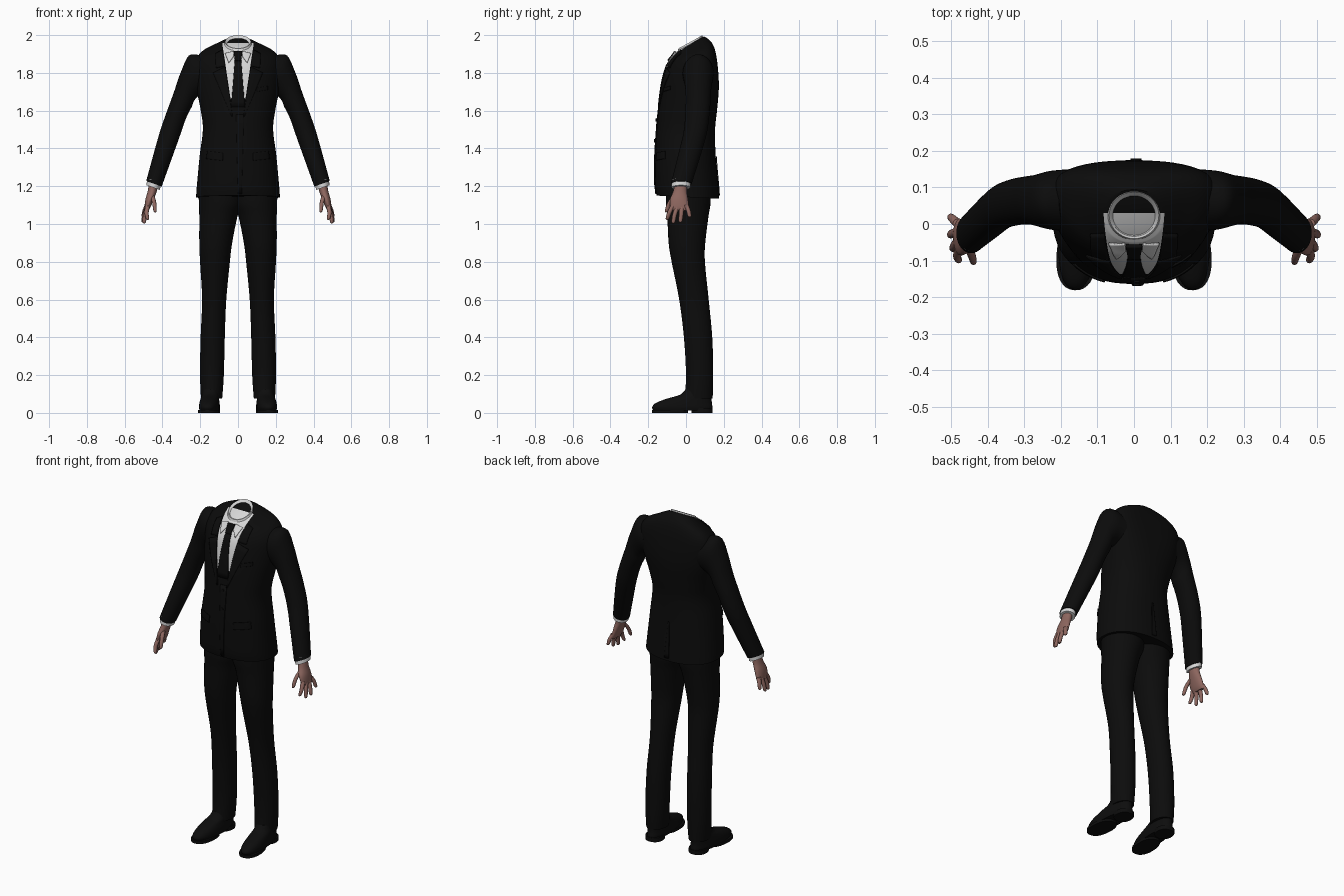
import bpy, bmesh, math
from mathutils import Vector, Matrix
from mathutils.bvhtree import BVHTree

cube = bpy.data.objects.get("Cube")
if cube:
    bpy.data.objects.remove(cube)


def material(name, rgb):
    m = bpy.data.materials.new(name)
    m.use_nodes = True
    m.diffuse_color = (*rgb, 1)
    bsdf = next(n for n in m.node_tree.nodes if n.type == 'BSDF_PRINCIPLED')
    bsdf.inputs["Base Color"].default_value = (*rgb, 1)
    bsdf.inputs["Roughness"].default_value = 0.8
    return m


SUIT = material("black suit cloth", (0.0035, 0.0035, 0.0035))
SHOE = material("black leather", (0.004, 0.004, 0.004))
SHIRT = material("white shirt", (0.68, 0.68, 0.68))
SKIN = material("skin", (0.27, 0.135, 0.115))
made = []


def spline(rows, sub):
    """Catmull-Rom interpolation of ring parameters."""
    out = []
    for i in range(len(rows) - 1):
        a, b, c, d = (rows[max(0, min(len(rows) - 1, i + k))] for k in (-1, 0, 1, 2))
        for s in range(sub):
            t = s / sub
            out.append([0.5 * (2 * q + (r - p) * t + (2 * p - 5 * q + 4 * r - w) * t ** 2
                               + (3 * q - p - 3 * r + w) * t ** 3)
                        for p, q, r, w in zip(a, b, c, d)])
    return out + [list(rows[-1])]


def loft(bm, rows, seg=24, sub=4, power=2.0):
    """Rings (x, y, z, rx, ry, tilt_x, tilt_y, bow) joined into a capped skin."""
    loops = []
    for row in spline([tuple(r) + (0,) * (8 - len(r)) for r in rows], sub):
        x, y, z, rx, ry, tx, ty, bow = row
        ring = []
        for k in range(seg):
            c, s = math.cos(math.tau * k / seg), math.sin(math.tau * k / seg)
            dx = rx * math.copysign(abs(c) ** (2 / power), c)
            dy = ry * math.copysign(abs(s) ** (2 / power), s)
            ring.append(bm.verts.new((x + dx, y + dy + bow * dx * dx, z + tx * dx + ty * dy)))
        loops.append(ring)
    for lo, hi in zip(loops, loops[1:]):
        for k in range(seg):
            n = (k + 1) % seg
            bm.faces.new((lo[k], lo[n], hi[n], hi[k]))
    bm.faces.new(loops[0])
    bm.faces.new(loops[-1])


def finish(bm, name, mats, mirror=False, thick=0):
    bmesh.ops.recalc_face_normals(bm, faces=bm.faces)
    mesh = bpy.data.meshes.new(name)
    bm.to_mesh(mesh)
    bm.free()
    ob = bpy.data.objects.new(name, mesh)
    bpy.context.collection.objects.link(ob)
    for m in mats:
        mesh.materials.append(m)
    if thick:
        mod = ob.modifiers.new("thickness", 'SOLIDIFY')
        mod.thickness, mod.offset = thick, 0
    if mirror:
        ob.modifiers.new("mirror", 'MIRROR').use_clip = False
    made.append(ob)
    return ob


def lofted(name, mat, rows, mirror=False, **kw):
    bm = bmesh.new()
    loft(bm, rows, **kw)
    return finish(bm, name, [mat], mirror)


# Jacket body, with the shirt opening cut into the chest
bm = bmesh.new()
loft(bm, [
    (0, 0.010, 1.142, 0.222, 0.165, 0, -0.05),
    (0, 0.004, 1.20, 0.218, 0.167, 0, -0.04),
    (0, -0.003, 1.36, 0.203, 0.160),
    (0, 0.000, 1.50, 0.186, 0.154),
    (0, 0.009, 1.60, 0.197, 0.155, 0, 0, 0.2),
    (0, 0.022, 1.73, 0.222, 0.152, 0, 0, 0.6),
    (0, 0.028, 1.84, 0.230, 0.137, 0, 0.15, 0.8),
    (0, 0.030, 1.90, 0.200, 0.118, 0, 0.32, 0.8),
    (0, 0.027, 1.932, 0.130, 0.095, 0, 0.46, 0.5),
    (0, 0.022, 1.953, 0.078, 0.072, 0, 0.55),
], seg=56, sub=5, power=2.25)
bmesh.ops.recalc_face_normals(bm, faces=bm.faces)
skin = BVHTree.FromBMesh(bm)
V_BASE, V_X, V_SLOPE, V_BACK = 1.665, 0.04, 0.15, 0.03
cuts = [((0, V_BACK, 0), (0, 1, 0)), ((0, 0, V_BASE), (0, 0, 1))]
cuts += [((s * V_X, 0, V_BASE), (s, 0, -V_SLOPE)) for s in (1, -1)]
for co, no in cuts:
    bmesh.ops.bisect_plane(bm, geom=bm.verts[:] + bm.edges[:] + bm.faces[:],
                           plane_co=co, plane_no=no, dist=1e-5)
for f in bm.faces:
    c = f.calc_center_median()
    f.material_index = int(c.y < V_BACK and c.z > V_BASE
                           and abs(c.x) < V_X + V_SLOPE * (c.z - V_BASE))
finish(bm, "jacket_body", [SUIT, SHIRT])


def patch(name, mat, corners, lift=0.003, thick=0.005, mirror=False, side=-1, n=8):
    """Four (x, z) corners laid on the jacket from the front (-1) or back (1)."""
    a, b, c, d = (Vector(p) for p in corners)
    bm = bmesh.new()
    grid = []
    for i in range(n + 1):
        row = []
        for j in range(n + 1):
            p = a.lerp(b, j / n).lerp(d.lerp(c, j / n), i / n)
            hit, no, _, _ = skin.ray_cast(Vector((p.x, side, p.y)), Vector((0, -side, 0)))
            row.append(bm.verts.new(hit + no * lift) if hit else None)
        grid.append(row)
    for i in range(n):
        for j in range(n):
            quad = (grid[i][j], grid[i][j + 1], grid[i + 1][j + 1], grid[i + 1][j])
            if all(quad):
                bm.faces.new(quad)
    return finish(bm, name, [mat], mirror, thick)


# Lapels, tie, shirt collar points and pockets
patch("lapels", SUIT, [(0.028, 1.57), (0.034, 1.57), (0.13, 1.80), (0.067, 1.83)], mirror=True)
patch("upper_lapels", SUIT, [(0.067, 1.835), (0.115, 1.825), (0.118, 1.90), (0.08, 1.92)],
      mirror=True)
patch("tie", SUIT, [(-0.036, 1.62), (0.036, 1.62), (0.017, 1.865), (-0.017, 1.865)])
patch("tie_knot", SUIT, [(-0.016, 1.86), (0.016, 1.86), (0.022, 1.908), (-0.022, 1.908)],
      lift=0.007, thick=0.009)
patch("shirt_collar_points", SHIRT, [(0.022, 1.885), (0.048, 1.85), (0.068, 1.90), (0.024, 1.911)],
      lift=0.005, mirror=True)
patch("pocket_flaps", SUIT, [(0.08, 1.335), (0.165, 1.345), (0.16, 1.385), (0.078, 1.375)],
      mirror=True)
patch("breast_pocket", SUIT, [(0.10, 1.70), (0.155, 1.71), (0.155, 1.73), (0.10, 1.72)])
patch("front_overlap", SUIT, [(0.0, 1.16), (0.02, 1.16), (0.03, 1.58), (-0.01, 1.58)])
patch("back_vent", SUIT, [(-0.01, 1.15), (0.02, 1.15), (0.006, 1.36), (-0.002, 1.36)], side=1)

# Front buttons
bm = bmesh.new()
for z in (1.55, 1.44):
    hit, no, _, _ = skin.ray_cast(Vector((0.008, -1, z)), Vector((0, 1, 0)))
    bmesh.ops.create_cone(bm, cap_ends=True, segments=14, radius1=0.009, radius2=0.009,
                          depth=0.006, matrix=Matrix.Translation(hit + no * 0.007)
                          @ Matrix.Rotation(math.pi / 2, 4, 'X'))
finish(bm, "jacket_buttons", [SHOE])

# Shirt collar band with a sunken neck
lofted("shirt_collar", SHIRT, [
    (0, 0.022, 1.945, 0.074, 0.068, 0, 0.55),
    (0, 0.024, 1.9645, 0.068, 0.064, 0, 0.55),
    (0, 0.024, 1.961, 0.062, 0.058, 0, 0.55),
    (0, 0.020, 1.938, 0.050, 0.046, 0, 0.50),
    (0, 0.016, 1.925, 0.015, 0.015, 0, 0.45),
], seg=40, sub=1)

# Sleeves, cuffs and hands
lofted("sleeves", SUIT, [
    (0.175, 0.065, 1.79, 0.030, 0.085, 3.5),
    (0.230, 0.065, 1.787, 0.030, 0.080, 3.5),
    (0.267, 0.065, 1.730, 0.034, 0.070, 2.3),
    (0.290, 0.065, 1.665, 0.045, 0.066, 1.0),
    (0.325, 0.060, 1.580, 0.050, 0.064, 0.4),
    (0.360, 0.048, 1.480, 0.050, 0.062, 0.4),
    (0.397, 0.018, 1.365, 0.047, 0.060, 0.35),
    (0.445, -0.025, 1.213, 0.041, 0.055, 0.35),
], mirror=True, seg=32)
lofted("shirt_cuffs", SHIRT, [
    (0.444, -0.025, 1.23, 0.036, 0.050, 0.35),
    (0.449, -0.027, 1.193, 0.036, 0.050, 0.35),
], mirror=True, sub=1)

bm = bmesh.new()
loft(bm, [
    (0.447, -0.027, 1.21, 0.025, 0.033),
    (0.455, -0.032, 1.17, 0.024, 0.037),
    (0.468, -0.037, 1.13, 0.022, 0.048),
    (0.479, -0.034, 1.09, 0.016, 0.049),
    (0.483, -0.030, 1.072, 0.009, 0.043),
])
fingers = [  # base, middle joint, tip
    ((0.478, -0.068, 1.10), (0.484, -0.088, 1.06), (0.478, -0.100, 1.022)),
    ((0.481, -0.046, 1.09), (0.492, -0.060, 1.05), (0.497, -0.068, 1.003)),
    ((0.482, -0.022, 1.09), (0.496, -0.026, 1.05), (0.504, -0.030, 1.008)),
    ((0.482, 0.001, 1.10), (0.495, 0.013, 1.07), (0.503, 0.020, 1.036)),
    ((0.458, -0.050, 1.16), (0.444, -0.085, 1.115), (0.438, -0.106, 1.062)),
]
for base, mid, tip in fingers:
    near = Vector(mid).lerp(Vector(tip), 0.8)
    loft(bm, [(*base, 0.013, 0.013), (*mid, 0.011, 0.012),
              (*near, 0.009, 0.010), (*tip, 0.003, 0.003)], seg=12)
finish(bm, "hands", [SKIN], mirror=True)

# Trousers
lofted("trouser_legs", SUIT, [
    (0.095, 0.012, 1.18, 0.115, 0.118),
    (0.092, 0.012, 1.11, 0.115, 0.118),
    (0.104, 0.010, 1.04, 0.101, 0.109),
    (0.118, 0.005, 0.90, 0.087, 0.097),
    (0.122, 0.012, 0.80, 0.079, 0.088),
    (0.126, 0.042, 0.60, 0.064, 0.078),
    (0.134, 0.064, 0.40, 0.064, 0.075),
    (0.138, 0.072, 0.20, 0.063, 0.072),
    (0.140, 0.067, 0.075, 0.056, 0.074),
], mirror=True, seg=32)

# Shoes: upper, sole and heel, turned slightly outward
bm = bmesh.new()
loft(bm, [
    (0.143, -0.018, 0.012, 0.050, 0.154),
    (0.143, -0.020, 0.030, 0.054, 0.160),
    (0.143, -0.012, 0.052, 0.052, 0.149),
    (0.143, 0.015, 0.074, 0.048, 0.121),
    (0.141, 0.052, 0.096, 0.046, 0.084),
    (0.140, 0.066, 0.125, 0.044, 0.068),
], seg=32, power=2.3)
loft(bm, [(0.143, -0.086, z, 0.056, 0.096) for z in (0, 0.016)], seg=32, sub=1, power=2.3)
loft(bm, [(0.143, 0.085, z, 0.050, 0.055) for z in (0, 0.025)], seg=32, sub=1, power=2.3)
bmesh.ops.rotate(bm, verts=bm.verts, cent=(0.143, 0.1, 0),
                 matrix=Matrix.Rotation(math.radians(4), 3, 'Z'))
finish(bm, "shoes", [SHOE], mirror=True)

# Smooth shading with crisp edges
bpy.ops.object.select_all(action='DESELECT')
for ob in made:
    ob.select_set(True)
bpy.context.view_layer.objects.active = made[0]
bpy.ops.object.shade_smooth_by_angle(angle=math.radians(40))
